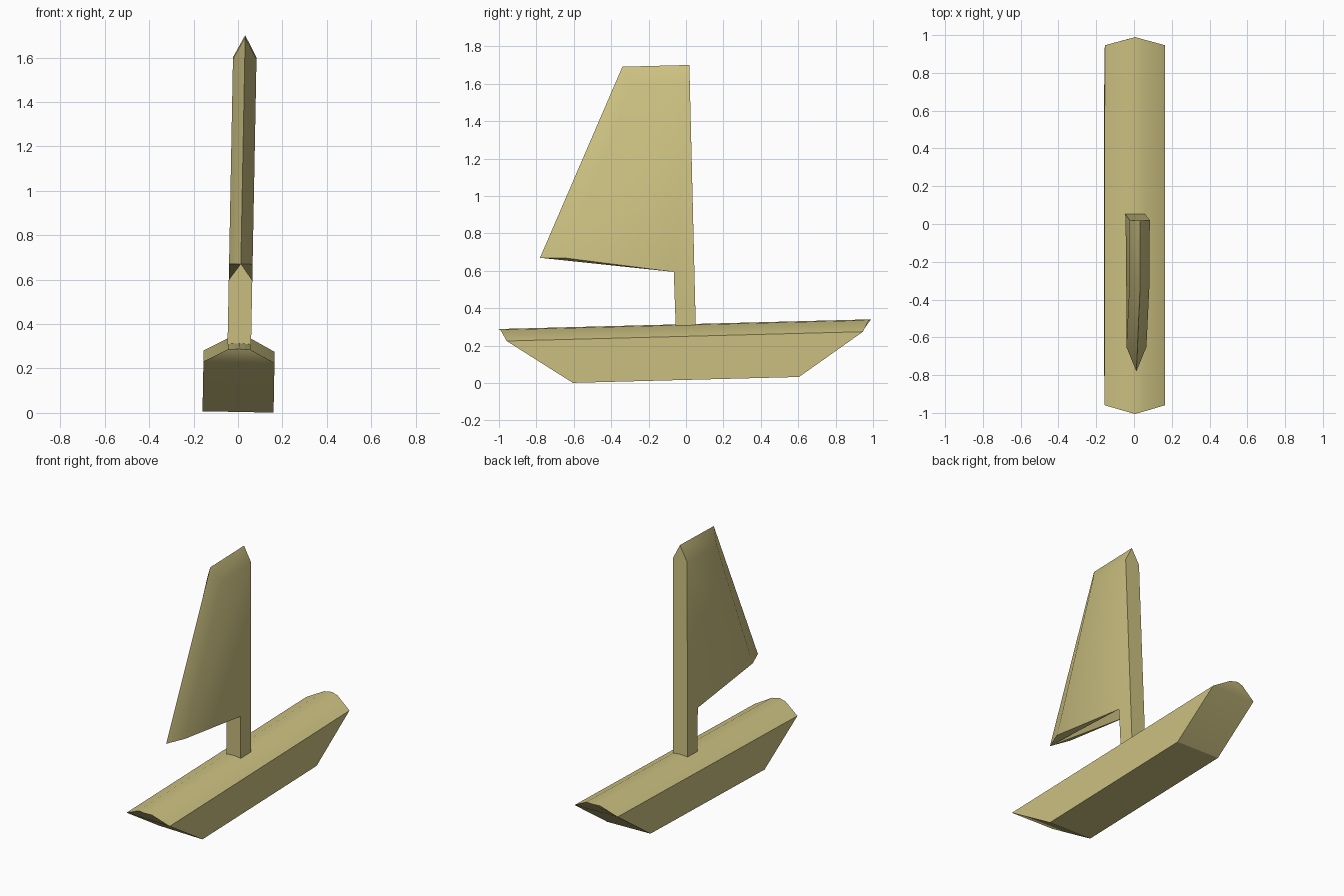
import bpy, bmesh
from mathutils import Matrix

if "Cube" in bpy.data.objects:
    bpy.data.objects.remove(bpy.data.objects["Cube"])

# The whole boat leans slightly: bow pitch and a small roll
TILT = Matrix.Rotation(0.019, 4, 'Y') @ Matrix.Rotation(0.026, 4, 'X')

mat = bpy.data.materials.new("pale_yellow")
mat.diffuse_color = (0.60, 0.53, 0.22, 1)
mat.use_nodes = True
mat.node_tree.nodes["Principled BSDF"].inputs["Base Color"].default_value = mat.diffuse_color


def build(name, verts, faces):
    bm = bmesh.new()
    vs = [bm.verts.new(v) for v in verts]
    for f in faces:
        bm.faces.new([vs[i] for i in f])
    bmesh.ops.recalc_face_normals(bm, faces=bm.faces)
    bm.transform(TILT)
    me = bpy.data.meshes.new(name)
    bm.to_mesh(me)
    bm.free()
    me.materials.append(mat)
    ob = bpy.data.objects.new(name, me)
    bpy.context.collection.objects.link(ob)
    bpy.ops.object.select_all(action='DESELECT')
    ob.select_set(True)
    bpy.context.view_layer.objects.active = ob
    bpy.ops.object.shade_smooth_by_angle(angle=0.56)
    return ob


# Hull: one section (x, half length, z) lofted between raked ends
half = [(0.16, 0.605, 0.02), (0.16, 0.953, 0.253), (0.05, 0.984, 0.311)]
section = half + [(0, 0.998, 0.315)] + [(-x, y, z) for x, y, z in reversed(half)]
n = len(section)
verts = [(x, s * y, z) for s in (-1, 1) for x, y, z in section]
faces = [(i, (i + 1) % n, (i + 1) % n + n, i + n) for i in range(n)]
for o in (0, n):
    faces += [(o, o + 1, o + 5, o + 6), (o + 1, o + 2, o + 3, o + 4, o + 5)]
build("hull", verts, faces)

# Mast and sail: centre ridge points, then the side points for each half
W = 0.053
centre = [(0.062, 1.70), (-0.296, 1.70), (-0.763, 0.69), (-0.05, 0.685)]
side = [(0.06, 0.305), (0.062, 1.60), (-0.25, 1.60),
        (-0.633, 0.687), (-0.05, 0.597), (-0.047, 0.305)]
verts = [(0, y, z) for y, z in centre]
verts += [(s * W, y, z) for s in (1, -1) for y, z in side]
faces = []
for o in (4, 10):
    faces += [(o, o + 1, o + 4, o + 5),            # mast flank
              (o + 1, o + 2, o + 3, o + 4),        # sail flank
              (0, 1, o + 2, o + 1),                # gabled head
              (1, 2, o + 3, o + 2),                # tapered trailing edge
              (2, o + 4, o + 3), (2, 3, o + 4)]    # folded foot
faces += [(4, 5, 0, 11, 10),                       # flat back of the mast
          (9, 8, 3, 14, 15), (4, 9, 15, 10)]       # mast front and base
build("mast_and_sail", verts, faces)
